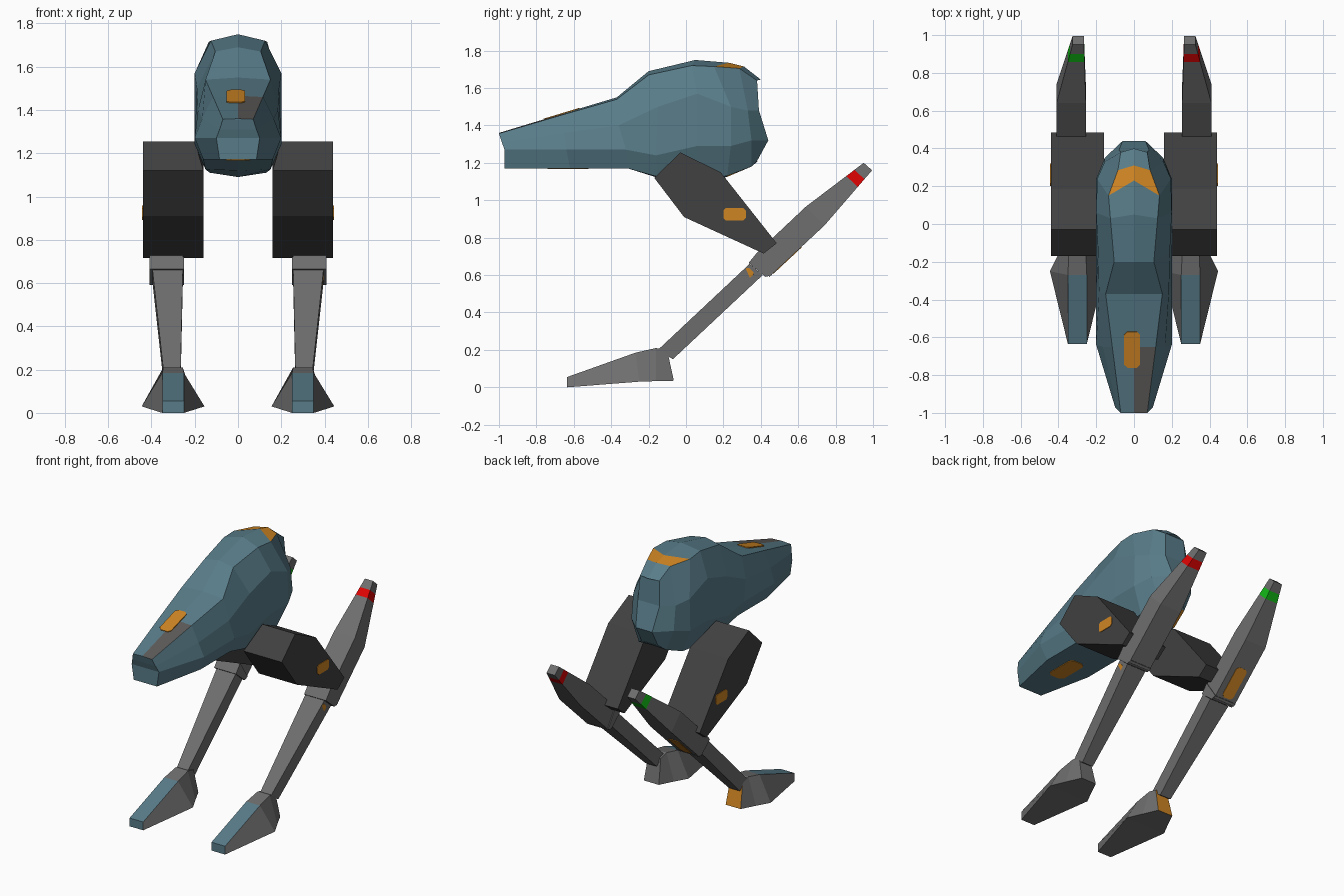
import bpy, bmesh
from mathutils import Vector

if "Cube" in bpy.data.objects:
    bpy.data.objects.remove(bpy.data.objects["Cube"])


def mat(name, r, g, b):
    m = bpy.data.materials.new(name)
    m.diffuse_color = (r, g, b, 1)
    m.use_nodes = True
    m.node_tree.nodes["Principled BSDF"].inputs["Base Color"].default_value = m.diffuse_color
    return m


BLUE = mat("steel blue", 0.098, 0.202, 0.25)
GREY = mat("mid grey", 0.156, 0.156, 0.156)
DARK = mat("dark grey", 0.052, 0.052, 0.052)
ORANGE = mat("orange", 0.62, 0.235, 0.017)
RED = mat("red", 0.72, 0.001, 0.001)
GREEN = mat("green", 0.006, 0.48, 0.008)
WORN = mat("worn grey", 0.11, 0.105, 0.1)


def make(name, verts, faces, mats, ids):
    """Flat-shaded mesh object with outward normals."""
    me = bpy.data.meshes.new(name)
    bm = bmesh.new()
    vs = [bm.verts.new(v) for v in verts]
    for f, i in zip(faces, ids):
        bm.faces.new([vs[k] for k in f]).material_index = i
    bmesh.ops.recalc_face_normals(bm, faces=bm.faces)
    bm.to_mesh(me)
    bm.free()
    for m in mats:
        me.materials.append(m)
    ob = bpy.data.objects.new(name, me)
    bpy.context.collection.objects.link(ob)
    return ob


def loft(name, rings, mats, rule=lambda seg, side: 0, strips=False):
    """Skin equal rings; rule(segment, side) picks the colour, caps are 'start' and 'end'."""
    n = len(rings[0])
    verts = [p for r in rings for p in r]
    faces, ids = [], []
    for s in range(len(rings) - 1):
        for k in range(n):
            j = (k + 1) % n
            faces.append((s*n + k, s*n + j, s*n + n + j, s*n + n + k))
            ids.append(rule(s, k))
    for base, tag in ((0, "start"), ((len(rings) - 1) * n, "end")):
        if strips:
            caps = [(0, 1, n - 1)] + [(k, k + 1, n - k - 1, n - k) for k in range(1, n//2 - 1)]
            caps.append((n//2 - 1, n//2, n//2 + 1))
        else:
            caps = [tuple(range(n))]
        for c in caps:
            faces.append(tuple(base + k for k in c))
            ids.append(rule(tag, 0))
    return make(name, verts, faces, mats, ids)


def patch(name, centre, u, v, material):
    """Thin plate with clipped corners; u and v are half extents."""
    c, u, v = Vector(centre), Vector(u), Vector(v)
    n = u.cross(v).normalized() * 0.004
    k = min(u.length, v.length) * 0.4
    a, b = 1 - k / u.length, 1 - k / v.length
    outline = [(a, -1), (1, -b), (1, b), (a, 1), (-a, 1), (-1, b), (-1, -b), (-a, -1)]
    rings = [[c + u*p + v*q + n*s for p, q in outline] for s in (-1, 1)]
    return loft(name, rings, [material])


def mix(a, b, t):
    return tuple(x + (y - x) * t for x, y in zip(a, b))


# Hull: half sections from top centre down to bottom centre
sections = [
    [(0, -1, 1.36), (.07, -1, 1.357), (.085, -.985, 1.31), (.1, -.97, 1.27), (.085, -.97, 1.17), (0, -.97, 1.17)],
    [(0, -.65, 1.466), (.115, -.65, 1.46), (.165, -.65, 1.36), (.2, -.64, 1.27), (.16, -.62, 1.17), (0, -.62, 1.17)],
    [(0, -.37, 1.55), (.15, -.37, 1.54), (.185, -.36, 1.4), (.2, -.32, 1.27), (.16, -.31, 1.17), (0, -.31, 1.17)],
    [(0, -.2, 1.69), (.105, -.2, 1.67), (.19, -.15, 1.5), (.2, -.16, 1.24), (.15, -.15, 1.125), (0, -.15, 1.12)],
    [(0, .05, 1.75), (.125, .03, 1.72), (.2, .06, 1.57), (.2, .06, 1.29), (.13, .06, 1.11), (0, .06, 1.09)],
    [(0, .23, 1.735), (.135, .15, 1.715), (.195, .24, 1.5), (.2, .24, 1.29), (.13, .22, 1.13), (0, .22, 1.125)],
    [(0, .31, 1.715), (.085, .285, 1.705), (.155, .33, 1.48), (.155, .35, 1.32), (.1, .35, 1.18), (0, .36, 1.19)],
    [(0, .4, 1.645), (.07, .38, 1.64), (.08, .39, 1.48), (.06, .44, 1.32), (.06, .38, 1.21), (0, .385, 1.21)],
]
hull = [h + [(-x, y, z) for x, y, z in h[-2:0:-1]] for h in sections]


def hull_rule(seg, side):
    if seg == 5 and side in (0, 9, 4, 5):
        return 1                       # orange crown and chin panels
    if seg == 0 and side == 0:
        return 2                       # worn snout panel
    return 0


loft("hull", hull, [BLUE, ORANGE, WORN], hull_rule, strips=True)
patch("snout_marking", (-.01, -.665, 1.461), (.042, 0, 0), (0, .095, .0287), ORANGE)
patch("belly_marking", (0, -.63, 1.17), (.055, 0, 0), (0, .11, 0), ORANGE)


def bar(name, stations, s, mats, rule=lambda seg, side: 0):
    """Four-sided beam; each station is upper y,z, lower y,z, inner x, outer x."""
    rings = [[(s*a, uy, uz), (s*b, uy, uz), (s*b, ly, lz), (s*a, ly, lz)]
             for uy, uz, ly, lz, a, b in stations]
    return loft(name, rings, mats, rule)


for s, side in ((1, "right"), (-1, "left")):
    # Thigh: slab cut from a side profile, notched where it meets the hull
    profile = [(-.03, 1.255), (.185, 1.15), (.485, .77), (.415, .715), (-.01, .91), (-.17, 1.12)]
    inner = [(s * (.2 if z > 1.2 else .16), y, z) for y, z in profile]
    outer = [(s * .44, y, z) for y, z in profile]
    loft(side + "_thigh", [inner, outer], [DARK])
    patch(side + "_thigh_marking", (s*.44, .26, .925), (0, .06, 0), (0, 0, .034), ORANGE)

    # Shin, knee collar and rear calf
    shin = [(-.15, .2, -.07, .15, .265, .345), (.34, .66, .41, .6, .255, .395)]
    bar(side + "_shin", shin, s, [GREY])
    bar(side + "_knee_collar", [(.335, .665, .425, .59, .25, .41), (.38, .72, .46, .6, .25, .41)], s, [GREY])
    low, mid, tip = (.38, .72, .445, .59, .255, .41), (.64, .965, .74, .865, .255, .41), (.95, 1.2, .995, 1.16, .265, .325)
    bar(side + "_calf", [low, mid, mix(mid, tip, .7), mix(mid, tip, .84), tip], s,
        [GREY, RED if s > 0 else GREEN], lambda seg, k: int(seg == 2))

    # Foot: wedge toe, flared sides, narrow heel (top y,z,half width; bottom y,z,half width)
    foot = [(-.635, .055, .05, -.635, 0, .05), (-.27, .185, .05, -.25, .03, .145),
            (-.16, .21, .045, -.16, .033, .1), (-.1, .195, .045, -.065, .035, .055)]
    rings = [[(s*.3 - a, ty, tz), (s*.3 + a, ty, tz), (s*.3 + b, by, bz), (s*.3 - b, by, bz)]
             for ty, tz, a, by, bz, b in foot]

    def foot_rule(seg, k, s=s):
        if seg == "start" or (seg == 0 and k == 0):
            return 1
        return 2 if seg == "end" and s < 0 else 0

    loft(side + "_foot", rings, [GREY, BLUE, ORANGE], foot_rule)

# Single-sided leg markings
patch("right_shin_marking", (.376, .245, .53), (.0142, .105, .096), (0, .017, -.018), ORANGE)
patch("left_calf_marking", (-.335, .54, .68), (.04, 0, 0), (0, .075, .07), ORANGE)
